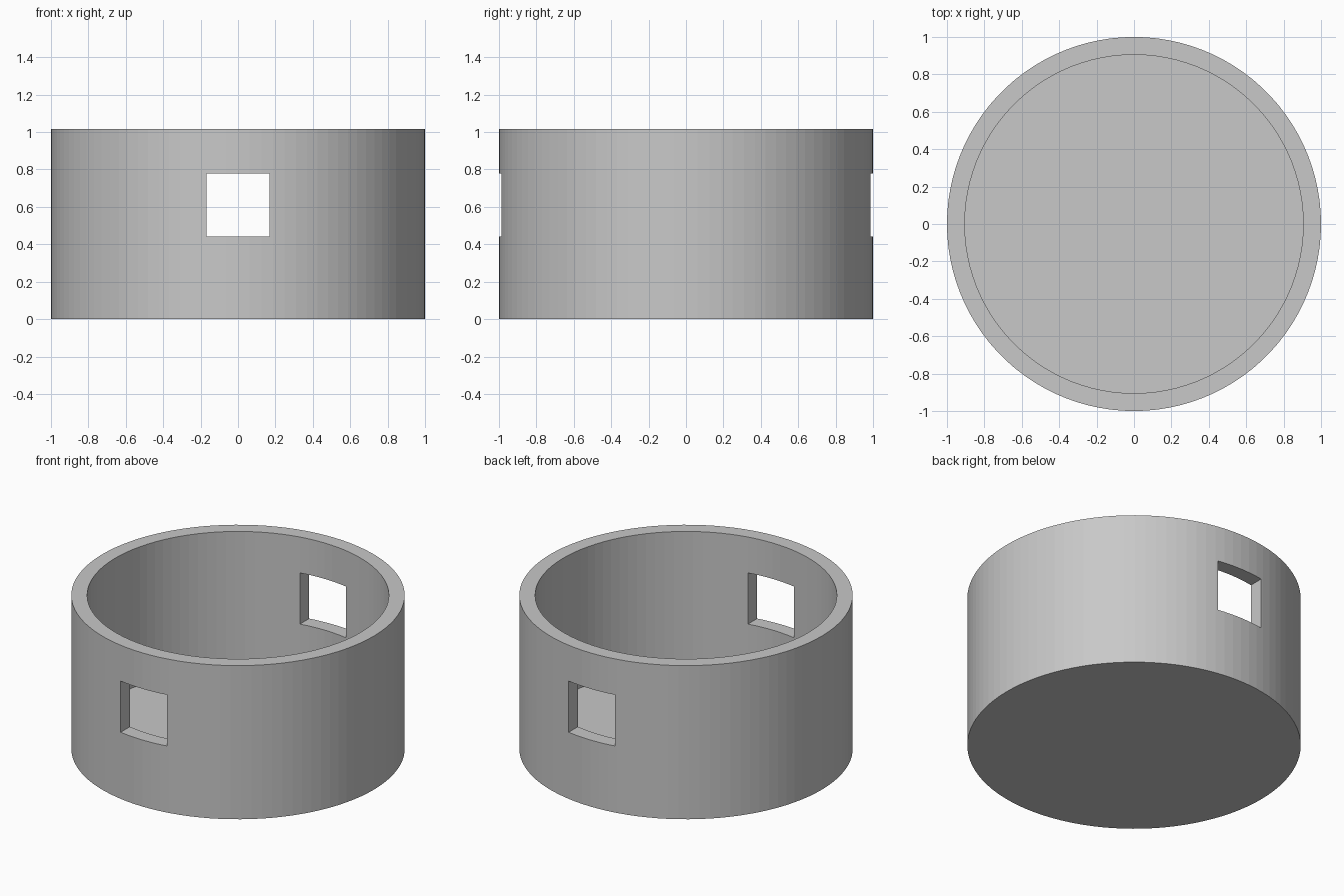
import bpy
import bmesh
from math import cos, sin, tau

SEGMENTS = 100
OUTER, INNER = 1.0, 0.905
HEIGHT, FLOOR = 1.017, 0.102
WINDOW, WINDOW_Z = 0.339, 0.61

cube = bpy.data.objects.get("Cube")
if cube:
    bpy.data.objects.remove(cube, do_unlink=True)

grey = bpy.data.materials.new("plain grey")
grey.use_nodes = True
grey.diffuse_color = (0.58, 0.58, 0.58, 1)
grey.node_tree.nodes["Principled BSDF"].inputs["Base Color"].default_value = grey.diffuse_color


def add_object(name, bm):
    bmesh.ops.recalc_face_normals(bm, faces=bm.faces)
    mesh = bpy.data.meshes.new(name)
    bm.to_mesh(mesh)
    bm.free()
    mesh.materials.append(grey)
    obj = bpy.data.objects.new(name, mesh)
    bpy.context.collection.objects.link(obj)
    return obj


# Round open cup: four rings joined from the underside to the inner floor
bm = bmesh.new()
rings = []
for radius, z in [(OUTER, 0), (OUTER, HEIGHT), (INNER, HEIGHT), (INNER, FLOOR)]:
    rings.append([bm.verts.new((radius * cos(tau * i / SEGMENTS),
                                radius * sin(tau * i / SEGMENTS), z))
                  for i in range(SEGMENTS)])
for low, high in zip(rings, rings[1:]):
    for i in range(SEGMENTS):
        j = (i + 1) % SEGMENTS
        bm.faces.new((low[i], low[j], high[j], high[i]))
bm.faces.new(rings[0])
bm.faces.new(rings[-1])
cup = add_object("round_cup", bm)

# Square cutter through the front and back walls
bm = bmesh.new()
bmesh.ops.create_cube(bm, size=1)
bmesh.ops.scale(bm, vec=(WINDOW, 3, WINDOW), verts=bm.verts)
bmesh.ops.translate(bm, vec=(0, 0, WINDOW_Z), verts=bm.verts)
cutter = add_object("window_cutter", bm)

# Apply the window cut and discard the cutter
cut = cup.modifiers.new("windows", 'BOOLEAN')
cut.operation = 'DIFFERENCE'
cut.solver = 'EXACT'
cut.object = cutter
bpy.context.view_layer.objects.active = cup
bpy.ops.object.modifier_apply(modifier=cut.name)
bpy.data.objects.remove(cutter, do_unlink=True)
